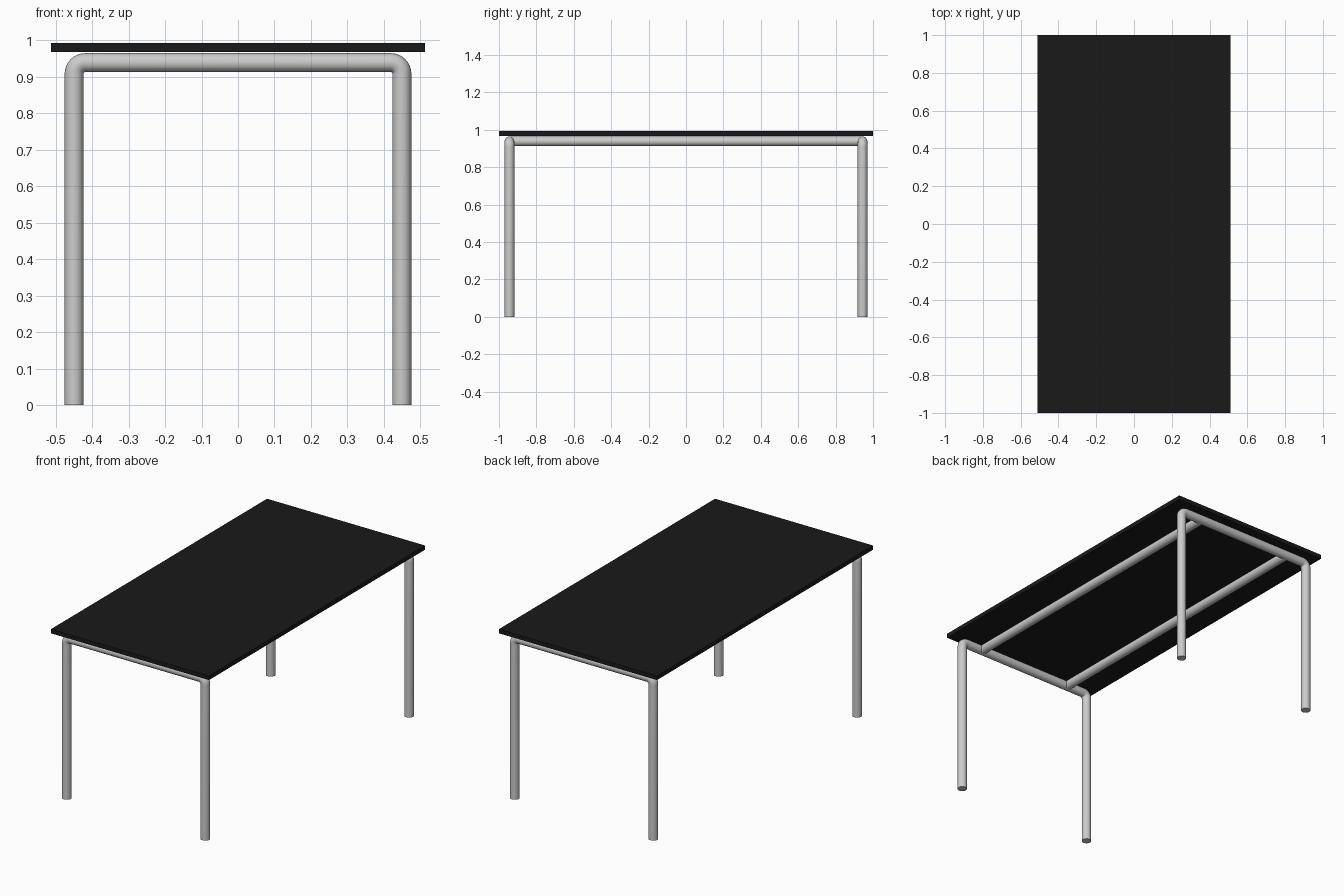
import bpy
import math

if "Cube" in bpy.data.objects:
    bpy.data.objects.remove(bpy.data.objects["Cube"])

R = 0.026          # tube radius
LEG_X, LEG_Y = 0.449, 0.944
BAR_Z = 0.938      # centre height of the tube frame
BEND = 0.03        # centreline bend radius
RAIL_X = 0.307


def tube(name, points):
    """Round capped tube swept along a path."""
    cu = bpy.data.curves.new(name, 'CURVE')
    cu.dimensions = '3D'
    cu.bevel_depth = R
    cu.bevel_resolution = 6
    cu.use_fill_caps = True
    sp = cu.splines.new('POLY')
    sp.points.add(len(points) - 1)
    for p, co in zip(sp.points, points):
        p.co = (*co, 1)
    ob = bpy.data.objects.new(name, cu)
    bpy.context.collection.objects.link(ob)
    bpy.ops.object.select_all(action='DESELECT')
    ob.select_set(True)
    bpy.context.view_layer.objects.active = ob
    bpy.ops.object.convert(target='MESH')
    bpy.ops.object.shade_smooth_by_angle(angle=math.radians(40))
    return bpy.context.object


# Table top
bpy.ops.mesh.primitive_cube_add(size=1, location=(0, 0, 0.98))
top = bpy.context.object
top.name = "table_top"
top.scale = (1.024, 2.0, 0.025)
bpy.ops.object.transform_apply(location=False, rotation=False, scale=True)
black = bpy.data.materials.new("black_top")
black.diffuse_color = (0.01, 0.01, 0.01, 1)
black.use_nodes = True
black.node_tree.nodes["Principled BSDF"].inputs["Base Color"].default_value = black.diffuse_color
top.data.materials.append(black)

# Bent leg frames at both ends
for name, y in (("front_leg_frame", -LEG_Y), ("back_leg_frame", LEG_Y)):
    half = [(LEG_X, 0.0)]
    for i in range(9):
        a = math.radians(90 * i / 8)
        half.append((LEG_X - BEND + BEND * math.cos(a),
                     BAR_Z - BEND + BEND * math.sin(a)))
    path = half + [(-x, z) for x, z in reversed(half)]
    tube(name, [(x, y, z) for x, z in path])

# Long rails joining the frames under the top
for name, x in (("left_rail", -RAIL_X), ("right_rail", RAIL_X)):
    tube(name, [(x, -LEG_Y, BAR_Z), (x, LEG_Y, BAR_Z)])
